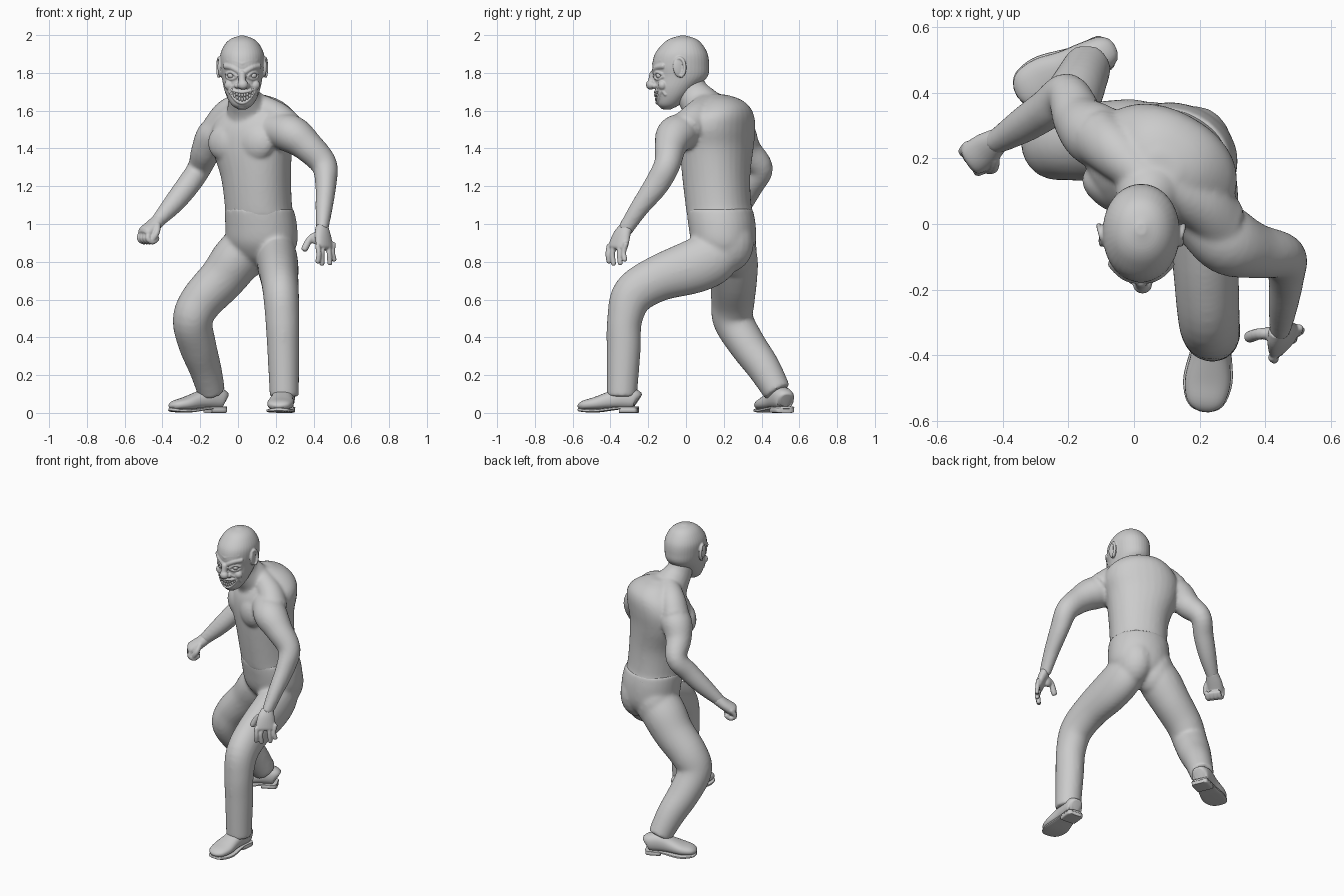
import bpy, bmesh, math
from mathutils import Vector, Matrix


def add(name, bm):
    bmesh.ops.recalc_face_normals(bm, faces=bm.faces)
    me = bpy.data.meshes.new(name)
    bm.to_mesh(me)
    bm.free()
    ob = bpy.data.objects.new(name, me)
    bpy.context.collection.objects.link(ob)
    return ob


def tube(name, pts, side=(1, 0, 0), n=24, power=2.0, steps=5, flat=False):
    """Smooth loft through (x, y, z, half width along side, half depth) points."""
    p = [Vector(q) for q in pts]
    p = [2 * p[0] - p[1]] + p + [2 * p[-1] - p[-2]]
    path = []
    for i in range(1, len(p) - 2):
        a, b, c, d = p[i - 1:i + 3]
        for k in range(steps):
            t = k / steps
            path.append(0.5 * (2 * b + (c - a) * t + (2 * a - 5 * b + 4 * c - d) * t * t
                               + (3 * b - a - 3 * c + d) * t ** 3))
    path.append(p[-2])
    bm, rings = bmesh.new(), []
    for i, q in enumerate(path):
        t = Vector(path[min(i + 1, len(path) - 1)][:3]) - Vector(path[max(i - 1, 0)][:3])
        t = Vector((0, 0, 1)) if flat else t.normalized()
        u = Vector(side)
        u = (u - t * u.dot(t)).normalized()
        v = t.cross(u)
        ring = []
        for k in range(n):
            c, s = math.cos(math.tau * k / n), math.sin(math.tau * k / n)
            c = math.copysign(abs(c) ** (2 / power), c)
            s = math.copysign(abs(s) ** (2 / power), s)
            ring.append(bm.verts.new(Vector(q[:3]) + u * c * max(q[3], .001) + v * s * max(q[4], .001)))
        rings.append(ring)
    for a, b in zip(rings, rings[1:]):
        for k in range(n):
            bm.faces.new((a[k], a[(k + 1) % n], b[(k + 1) % n], b[k]))
    bm.faces.new(rings[0])
    bm.faces.new(rings[-1])
    return add(name, bm)


def ball(name, loc, scale, rot=(0, 0, 0), seg=20):
    bm = bmesh.new()
    bmesh.ops.create_uvsphere(bm, u_segments=seg, v_segments=seg // 2 + 2, radius=1)
    r = Matrix.Rotation(rot[2], 4, 'Z') @ Matrix.Rotation(rot[1], 4, 'Y') @ Matrix.Rotation(rot[0], 4, 'X')
    bm.transform(Matrix.Translation(loc) @ r @ Matrix.Diagonal((*scale, 1)))
    return add(name, bm)


def rod(name, pts, r, n=10):
    """Round-ended thin tube of one radius."""
    a, b = Vector(pts[0]), Vector(pts[-1])
    da, db = (a - Vector(pts[1])).normalized(), (b - Vector(pts[-2])).normalized()
    full = [(*(a + da * r * .7), r * .4, r * .4)] + [(*q, r, r) for q in pts] + [(*(b + db * r * .7), r * .4, r * .4)]
    return tube(name, full, (.31, .83, .45), n, 2, 4)


def fuse(name, parts, voxel, smooth=4):
    """Join overlapping volumes into one smooth skin."""
    bpy.ops.object.select_all(action='DESELECT')
    for o in parts:
        o.select_set(True)
    bpy.context.view_layer.objects.active = parts[0]
    bpy.ops.object.join()
    ob = parts[0]
    ob.name = name
    m = ob.modifiers.new("skin", 'REMESH')
    m.mode, m.voxel_size = 'VOXEL', voxel
    s = ob.modifiers.new("smooth", 'SMOOTH')
    s.factor, s.iterations = .5, smooth
    bpy.ops.object.convert(target='MESH')
    return ob


YAW = math.radians(-30)
ACROSS = (math.cos(YAW), math.sin(YAW), 0)

# Torso, chest, neck, shoulder slopes and both arms
trunk = tube("trunk", [(.115, .185, 1.04, .182, .172), (.108, .172, 1.1, .176, .168), (.095, .16, 1.25, .185, .172),
                       (.075, .162, 1.4, .217, .18), (.085, .165, 1.5, .235, .182), (.1, .175, 1.57, .215, .168),
                       (.105, .185, 1.62, .17, .14), (.1, .185, 1.66, .115, .095), (.09, .17, 1.685, .05, .04)],
             ACROSS, 32, 2.2, flat=True)
pecs = [ball("pec", c, (.11, .062, .1), (0, 0, YAW)) for c in ((-.06, .1, 1.43), (.09, .012, 1.43))]
slopes = [tube("slope", [(.06, .12, 1.64, .06, .07), (x, y, z, .08, .075), (x2, y2, 1.51, .09, .08)], (0, 1, 0))
          for x, y, z, x2, y2 in ((-.05, .215, 1.59, -.11, .265), (.2, .06, 1.575, .27, 0))]
neck = tube("neck", [(.02, .0, 1.78, .075, .08), (.028, .035, 1.69, .08, .09), (.05, .095, 1.61, .11, .11),
                     (.07, .14, 1.5, .12, .12)])
arm_a = tube("arm", [(.19, .03, 1.5, .09, .09), (.285, -.05, 1.475, .105, .1), (.37, -.082, 1.41, .085, .083),
                     (.455, -.10, 1.315, .07, .07), (.465, -.155, 1.21, .066, .056), (.455, -.25, 1.08, .05, .045),
                     (.445, -.325, .965, .04, .032)], (0, 1, 0))
arm_b = tube("arm", [(-.05, .24, 1.5, .09, .09), (-.122, .275, 1.47, .098, .095), (-.168, .32, 1.39, .08, .08),
                     (-.205, .395, 1.295, .066, .064), (-.265, .35, 1.205, .062, .062), (-.34, .3, 1.11, .054, .055),
                     (-.43, .245, 1.01, .036, .036)], (0, 1, 0))
fuse("torso_and_arms", [trunk, *pecs, *slopes, neck, arm_a, arm_b], .01, 7)

# Open hand
parts = [tube("palm", [(.445, -.315, .985, .038, .03), (.45, -.34, .94, .055, .03), (.46, -.36, .88, .064, .024),
                       (.463, -.365, .865, .05, .015)], (.62, .78, 0))]
for i in range(4):
    k = i / 3
    base = Vector((.422, -.407, .885)).lerp(Vector((.504, -.318, .895)), k)
    curl = Vector((-.004, -.012, -.045)) if i % 2 else Vector((.006, -.006, -.045))
    tip = base + curl + Vector(((k - .4) * .014, .006, -.055 if i in (1, 2) else -.04))
    parts.append(rod("finger", [base, base + curl, tip], .0135))
parts.append(rod("thumb", [(.43, -.335, .945), (.385, -.335, .925), (.352, -.345, .868)], .018))
parts.append(ball("thumb_base", (.418, -.335, .925), (.035, .022, .035)))
fuse("open_hand", parts, .005, 2)

# Clenched hand
parts = [tube("palm", [(-.41, .26, 1.03, .036, .036), (-.45, .23, .99, .05, .035), (-.49, .2, .955, .052, .035),
                       (-.505, .19, .945, .04, .02)], (.6, -.8, 0))]
for i in range(4):
    o = Vector((.6, -.8, 0)) * (i - 1.5) * .025
    parts.append(rod("finger", [o + Vector(q) for q in ((-.485, .21, .965), (-.5, .19, .925),
                                                        (-.475, .2, .905), (-.45, .215, .925))], .0145))
parts.append(rod("thumb", [(-.425, .2, .995), (-.43, .17, .955), (-.455, .17, .915)], .016))
fuse("clenched_hand", parts, .005, 2)

# Trousers: pelvis, seat, forward leg, trailing leg
pelvis = tube("pelvis", [(.112, .178, 1.08, .183, .174), (.122, .19, 1.0, .19, .176), (.128, .2, .9, .187, .166),
                         (.13, .21, .83, .15, .13), (.13, .21, .79, .08, .08)], (.95, -.3, 0), 32, 2.1, flat=True)
seat = [ball("seat", c, r) for c, r in (((.19, .215, .9), (.115, .145, .16)), ((.05, .25, .87), (.12, .125, .16)))]
leg_a = tube("leg", [(.195, .23, .87, .09, .1), (.205, .15, .825, .106, .14), (.212, .04, .775, .108, .143),
                     (.22, -.15, .71, .1, .122), (.228, -.28, .625, .095, .113), (.235, -.325, .49, .09, .093),
                     (.24, -.33, .33, .085, .09), (.245, -.34, .085, .077, .08)])
leg_b = tube("leg", [(.06, .235, .9, .12, .13), (-.01, .245, .81, .13, .138), (-.085, .252, .71, .122, .127),
                     (-.195, .248, .59, .112, .117), (-.24, .25, .49, .105, .108), (-.215, .325, .36, .1, .098),
                     (-.175, .41, .24, .085, .09), (-.14, .485, .11, .073, .075)], (.86, -.5, 0))
fuse("trousers", [pelvis, *seat, leg_a, leg_b], .01, 12)


# Shoes: upper, sole and heel block
def shoe(label, heel, toe):
    h, d = Vector((*heel, 0)), Vector((*toe, 0)) - Vector((*heel, 0))
    side = (-d.y, d.x, 0)

    def run(part, rows, power):
        pts = [(*(h + d * t + Vector((0, 0, (lo + hi) / 2))), w, (hi - lo) / 2) for t, w, lo, hi in rows]
        tube(label + part, pts, side, 24, power, 4)
    run("_upper", [(.0, .03, .03, .1), (.05, .052, .02, .125), (.25, .058, .02, .14), (.45, .06, .02, .115),
                   (.7, .07, .015, .085), (.88, .06, .015, .068), (.96, .04, .015, .052), (.99, .012, .02, .035)], 2.4)
    run("_sole", [(-.01, .035, .022, .034), (.06, .056, .02, .034), (.3, .056, .018, .034), (.65, .075, .003, .022),
                  (.85, .067, .003, .022), (.96, .046, .007, .025), (1., .015, .012, .026)], 4)
    run("_heel", [(-.005, .035, 0, .03), (.05, .054, 0, .03), (.3, .054, 0, .03)], 5)


shoe("forward_shoe", (.25, -.255), (.215, -.572))
shoe("trailing_shoe", (-.075, .53), (-.36, .40))

# Head
CX = .022
HEAD = [(1.607, -.1, .022, .02), (1.63, -.092, .055, .056), (1.67, -.075, .08, .08), (1.72, -.055, .097, .11),
        (1.78, -.028, .108, .142), (1.84, -.028, .116, .15), (1.9, -.025, .115, .14), (1.95, -.02, .092, .107),
        (1.98, -.017, .06, .07), (1.997, -.016, .014, .016)]
skin = [tube("head", [(CX, y, z, w, d) for z, y, w, d in HEAD], n=40, power=2.1, flat=True)]


def face(x, z, out=0.0):
    """Point on the front of the head at offset x from its middle."""
    for a, b in zip(HEAD, HEAD[1:]):
        if a[0] <= z <= b[0]:
            y, w, d = Vector(a[1:]).lerp(Vector(b[1:]), (z - a[0]) / (b[0] - a[0]))
            return Vector((CX + x, y - d * math.sqrt(max(0, 1 - (x / w) ** 2)) - out, z))


# Nose
skin.append(rod("nose_bridge", [face(0, 1.8), face(0, 1.77, .01), face(0, 1.745, .018)], .019, 14))
skin.append(ball("nose_tip", face(.004, 1.737, .02), (.029, .026, .026)))

for s, label in ((-1, "right"), (1, "left")):
    # Eyes, lids, brows, nostrils, cheeks and ears
    ball(label + "_eye", face(s * .058, 1.786, -.007), (.019, .018, .017))
    skin += [
        rod("upper_lid", [face(s * x, z, .003) for x, z in ((.03, 1.784), (.058, 1.804), (.083, 1.793))], .008),
        rod("lower_lid", [face(s * x, z, .001) for x, z in ((.03, 1.777), (.058, 1.766), (.083, 1.78))], .008),
        rod("brow", [face(s * x, z, -.005) for x, z in ((.01, 1.802), (.05, 1.827), (.088, 1.836))], .016),
        rod("crease", [face(s * x, z, -.006) for x, z in ((.0, 1.848), (.04, 1.862), (.075, 1.866))], .01),
        ball("nostril", face(s * .025, 1.732, .004), (.017, .018, .015)),
        ball("cheek", face(s * .065, 1.735, -.014), (.03, .026, .028)),
        rod("smile_fold", [face(s * x, z, -.003) for x, z in ((.03, 1.735), (.064, 1.72), (.075, 1.685))], .009),
        ball("ear", (CX + s * .115, -.037, 1.828), (.013, .033, .052), (.12, 0, s * .25)),
        rod("ear_rim", [(CX + s * (.121 + .008 * math.sin(a)), -.035 + .029 * math.sin(a), 1.828 + .05 * math.cos(a))
                        for a in (math.radians(k) for k in range(-50, 190, 30))], .009)]

# Wide grin: lips, chin and two rows of teeth
ARC = [i / 4 for i in range(-4, 5)]
skin.append(rod("upper_lip", [face(.068 * k, 1.698 + .017 * k * k, .002) for k in ARC], .008))
skin.append(rod("lower_lip", [face(.066 * k, 1.641 + .062 * k * k, .003) for k in ARC], .009))
skin.append(ball("chin", (CX, -.118, 1.627), (.032, .022, .02)))
for i in range(-4, 5):
    mid = 1.672 + .03 * (i / 4) ** 2
    for dz in (.011, -.012):
        ball("tooth", face(i * .0135, mid + dz * (1 - .06 * abs(i)), .003),
             (.0072, .008, .0125 - .0008 * abs(i)), seg=10)
fuse("head", skin, .004, 3)

# Smooth shading with sharp edges kept
bpy.ops.object.select_all(action='SELECT')
bpy.context.view_layer.objects.active = bpy.data.objects["head"]
bpy.ops.object.shade_smooth_by_angle(angle=math.radians(40))
